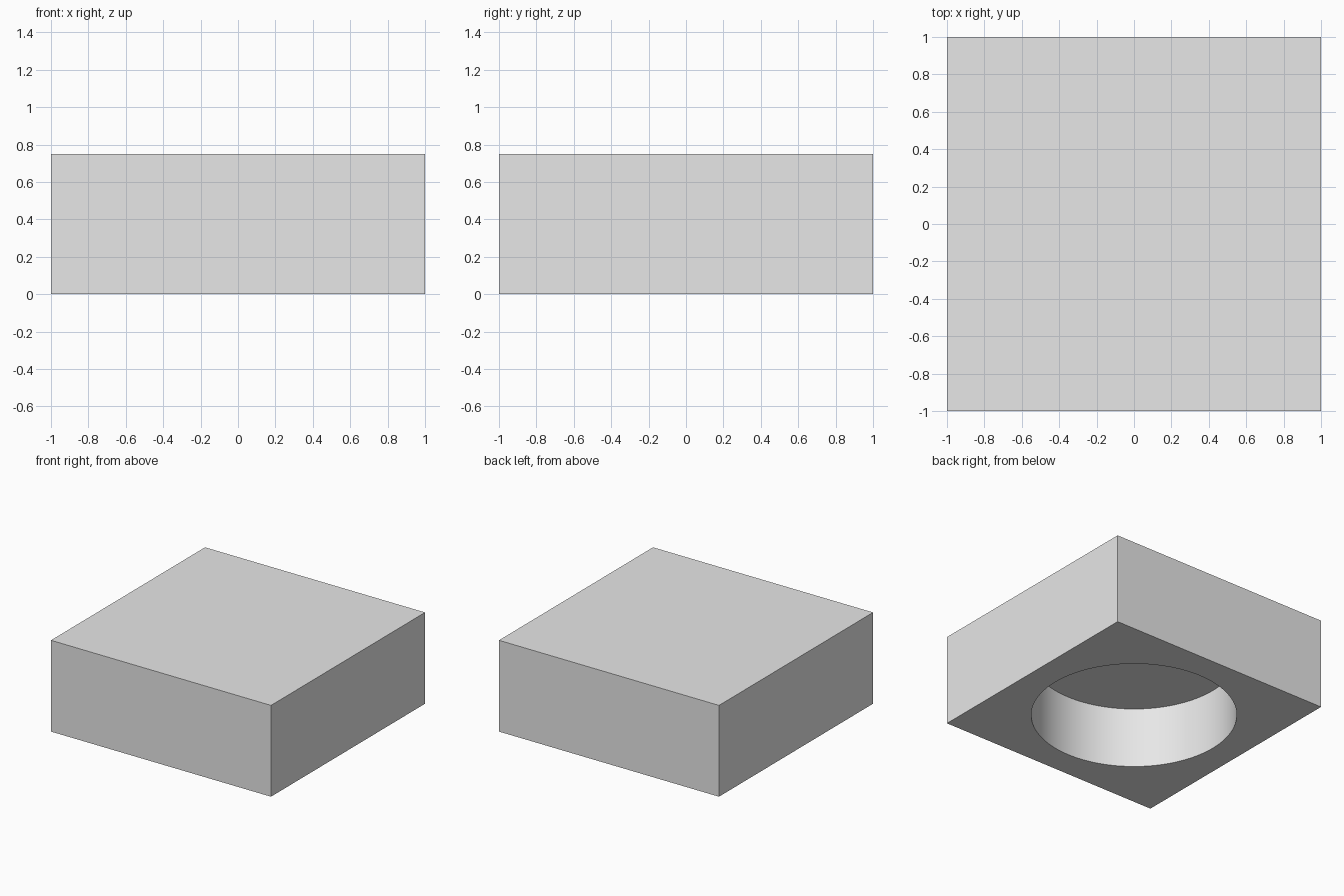
import bpy
from math import radians

# Remove the default object
default = bpy.data.objects.get("Cube")
if default:
    bpy.data.objects.remove(default, do_unlink=True)

WIDTH, HEIGHT = 2.0, 0.75
HOLE_RADIUS, HOLE_DEPTH = 0.774, 0.5

# Single light grey material
grey = bpy.data.materials.new("light_grey")
grey.use_nodes = True
colour = (0.8, 0.8, 0.8, 1.0)
grey.diffuse_color = colour
grey.node_tree.nodes["Principled BSDF"].inputs["Base Color"].default_value = colour

# Round cutter for the recess, reaching below the underside
cutter_length = HOLE_DEPTH * 2
bpy.ops.mesh.primitive_cylinder_add(vertices=128, radius=HOLE_RADIUS, depth=cutter_length,
                                    location=(0, 0, HOLE_DEPTH - cutter_length / 2))
cutter = bpy.context.object
cutter.name = "recess_cutter"
cutter.hide_render = True
cutter.data.materials.append(grey)

# Square block
bpy.ops.mesh.primitive_cube_add(size=1, location=(0, 0, HEIGHT / 2))
block = bpy.context.object
block.name = "recessed_block"
block.scale = (WIDTH, WIDTH, HEIGHT)
bpy.ops.object.transform_apply(location=True, rotation=False, scale=True)
block.data.materials.append(grey)

# Cut the blind round recess into the underside
cut = block.modifiers.new("recess", 'BOOLEAN')
cut.operation = 'DIFFERENCE'
cut.solver = 'EXACT'
cut.object = cutter
bpy.ops.object.modifier_apply(modifier=cut.name)
bpy.data.objects.remove(cutter, do_unlink=True)

# Smooth recess wall, crisp outer edges
bpy.ops.object.shade_smooth_by_angle(angle=radians(30))
